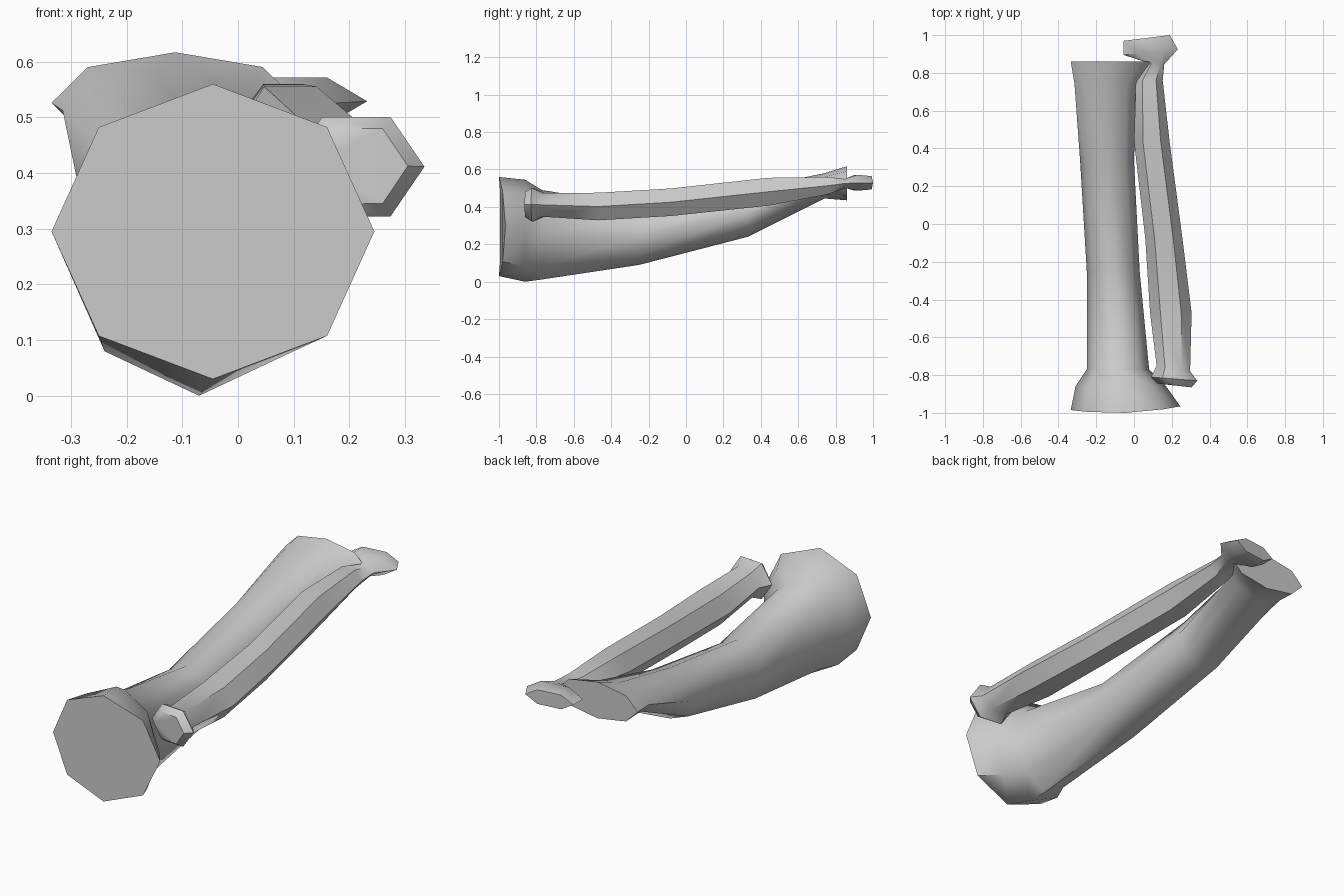
import bpy, bmesh, math

if "Cube" in bpy.data.objects:
    bpy.data.objects.remove(bpy.data.objects["Cube"])


def loft(name, sides, start, rings):
    """Skin rings of (y, x_min, x_max, z_min, z_max, skew, bow) along y and cap both ends."""
    bm = bmesh.new()
    loops = []
    for y, x0, x1, z0, z1, skew, bow in rings:
        loop = []
        for i in range(sides):
            a = math.radians(start) + i * math.tau / sides
            c, s = math.cos(a), math.sin(a)
            # skew leans the ring sideways, bow pulls its sides along y
            loop.append(bm.verts.new(((x0 + x1) / 2 + c * (x1 - x0) / 2,
                                      y + skew * c + bow * c * c,
                                      (z0 + z1) / 2 + s * (z1 - z0) / 2)))
        loops.append(loop)
    for a, b in zip(loops, loops[1:]):
        for i in range(sides):
            j = (i + 1) % sides
            bm.faces.new((a[i], a[j], b[j], b[i]))
    bm.faces.new(loops[0])
    bm.faces.new(loops[-1])
    bmesh.ops.recalc_face_normals(bm, faces=bm.faces)
    mesh = bpy.data.meshes.new(name)
    bm.to_mesh(mesh)
    bm.free()
    obj = bpy.data.objects.new(name, mesh)
    bpy.context.collection.objects.link(obj)
    bpy.ops.object.select_all(action='DESELECT')
    obj.select_set(True)
    bpy.context.view_layer.objects.active = obj
    bpy.ops.object.shade_smooth_by_angle(angle=math.radians(50))
    return obj


# Thick bone: eight sided, heavy knob in front, thin flared tip at the back
loft("thick_bone", 8, 0, [
    (-1.00, -0.335, 0.245, 0.03, 0.56, 0.01, 0.025),
    (-0.86, -0.31, 0.17, 0.0, 0.545, 0, 0),
    (-0.77, -0.25, 0.08, 0.012, 0.49, 0, 0),
    (-0.25, -0.25, 0.03, 0.09, 0.405, 0, 0),
    (0.33, -0.285, 0.0, 0.24, 0.495, 0, 0),
    (0.74, -0.315, 0.01, 0.445, 0.58, 0, 0),
    (0.86, -0.335, 0.11, 0.435, 0.617, 0, 0),
])

# Thin bone: six sided, running beside the thick one with a small knob at each end
loft("thin_bone", 6, 0, [
    (-0.855, 0.125, 0.305, 0.335, 0.49, -0.01, 0),
    (-0.82, 0.09, 0.335, 0.308, 0.515, -0.01, 0),
    (-0.765, 0.12, 0.297, 0.338, 0.485, -0.015, 0),
    (-0.47, 0.085, 0.305, 0.317, 0.487, 0, 0),
    (-0.08, 0.06, 0.257, 0.34, 0.51, 0, 0),
    (0.44, 0.0, 0.188, 0.395, 0.567, 0, 0),
    (0.76, 0.01, 0.152, 0.46, 0.567, 0, 0),
    (0.85, 0.07, 0.16, 0.497, 0.553, -0.005, 0),
    (0.91, -0.055, 0.232, 0.48, 0.578, 0.015, 0),
    (0.985, -0.055, 0.19, 0.488, 0.57, 0.015, 0),
])
